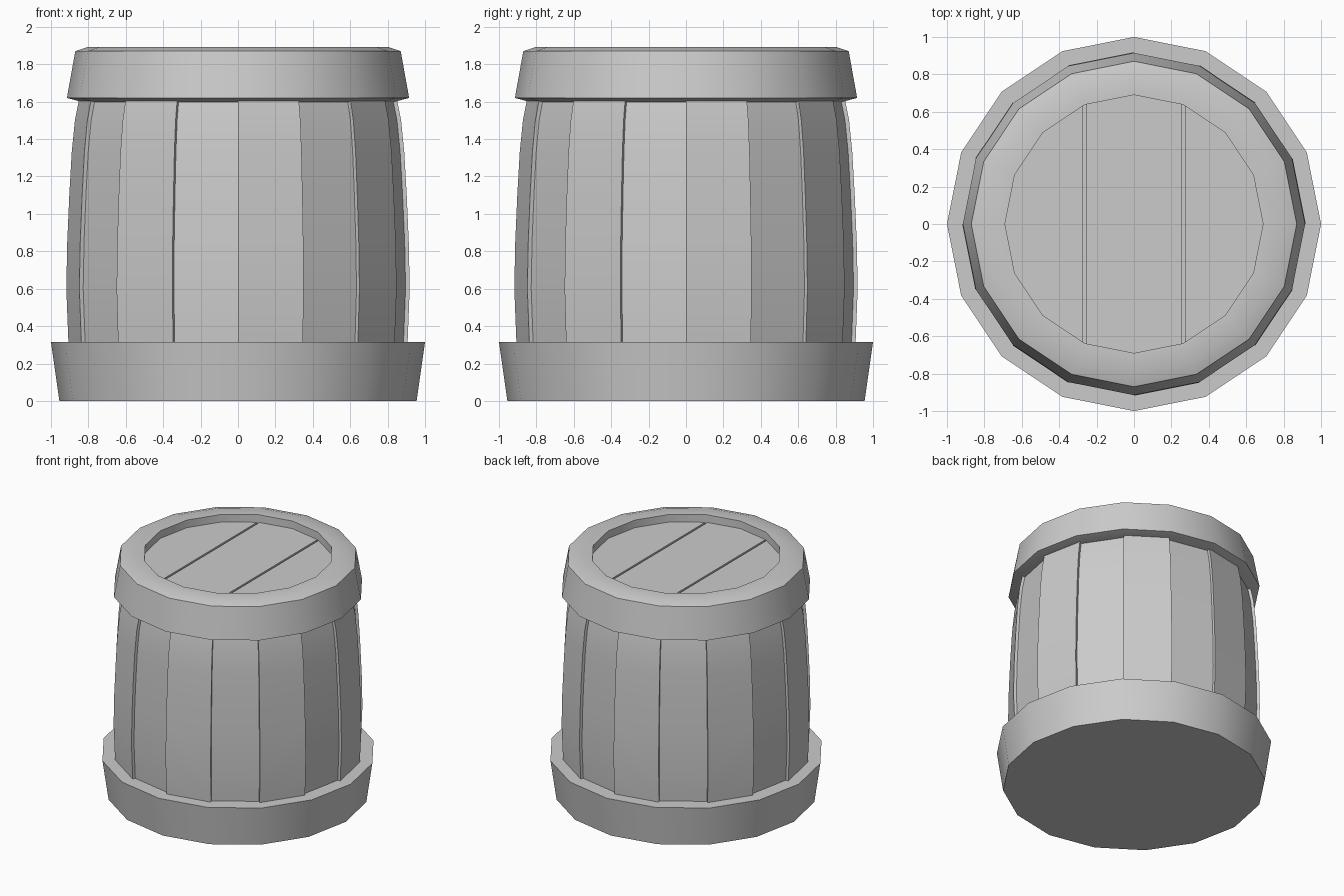
import bpy, bmesh
from math import sin, cos, pi, radians

if "Cube" in bpy.data.objects:
    bpy.data.objects.remove(bpy.data.objects["Cube"])

SIDES = 16
STEP = 2 * pi / SIDES


def finish(bm, name, angle=30):
    bmesh.ops.recalc_face_normals(bm, faces=bm.faces)
    mesh = bpy.data.meshes.new(name)
    bm.to_mesh(mesh)
    bm.free()
    obj = bpy.data.objects.new(name, mesh)
    bpy.context.collection.objects.link(obj)
    bpy.ops.object.select_all(action='DESELECT')
    obj.select_set(True)
    bpy.context.view_layer.objects.active = obj
    bpy.ops.object.shade_smooth_by_angle(angle=radians(angle))
    return obj


def ring(bm, r, z):
    return [bm.verts.new((r * cos(k * STEP), r * sin(k * STEP), z)) for k in range(SIDES)]


def bridge(bm, a, b):
    for k in range(SIDES):
        n = (k + 1) % SIDES
        bm.faces.new((a[k], a[n], b[n], b[k]))


def lathe(name, profile, closed):
    """Sixteen-sided turned shape; open profiles get end caps."""
    bm = bmesh.new()
    rings = [ring(bm, r, z) for r, z in profile]
    for a, b in zip(rings, rings[1:]):
        bridge(bm, a, b)
    if closed:
        bridge(bm, rings[-1], rings[0])
    else:
        bm.faces.new(rings[0])
        bm.faces.new(rings[-1])
    return finish(bm, name)


# Flared base band, closed underneath
lathe("base_band", [(0.955, 0), (1.0, 0.315), (0.85, 0.315)], False)

# Chamfered top band with a recessed opening
lathe("top_band", [(0.82, 1.595), (0.915, 1.62), (0.87, 1.87), (0.80, 1.893),
                   (0.69, 1.893), (0.69, 1.60)], True)

# Staves: bulging wedges, every other one standing slightly proud
BULGE = [(0.89, 0.1), (0.907, 0.32), (0.918, 0.6), (0.913, 0.85), (0.902, 1.1),
         (0.889, 1.33), (0.872, 1.5), (0.85, 1.61), (0.84, 1.66)]
bm = bmesh.new()
for k in range(SIDES):
    drop = 0.0 if k % 2 == 0 else 0.022
    rows = []
    for r, z in BULGE:
        rows.append([bm.verts.new((q * cos(a), q * sin(a), z))
                     for q, a in ((0.80, k * STEP), (r - drop, k * STEP),
                                  (r - drop, (k + 1) * STEP), (0.80, (k + 1) * STEP))])
    for a, b in zip(rows, rows[1:]):
        for i in range(4):
            j = (i + 1) % 4
            bm.faces.new((a[i], a[j], b[j], b[i]))
    bm.faces.new(rows[0])
    bm.faces.new(rows[-1])
finish(bm, "staves", 18)

# Lid planks: slices of the sixteen-sided disc with two open grooves
R, TOP, GAP = 0.692, 1.832, 0.008
bm = bmesh.new()
for first, last in ((-4, -2), (-2, -1), (-1, 0), (0, 1), (1, 2), (2, 4)):
    def corner(k, side):
        shift = GAP * (1 if k == first else -1) if abs(k) == 1 else 0
        return (R * sin(k * STEP) + shift, side * R * cos(k * STEP))
    ks = list(range(first, last + 1))
    outline = [corner(k, 1) for k in ks if k != 4]
    outline += [corner(k, -1) for k in reversed(ks) if k != -4]
    face = bm.faces.new([bm.verts.new((x, y, TOP - 0.04)) for x, y in outline])
    ext = bmesh.ops.extrude_face_region(bm, geom=[face], use_keep_orig=True)
    bmesh.ops.translate(bm, vec=(0, 0, 0.04),
                        verts=[g for g in ext["geom"] if isinstance(g, bmesh.types.BMVert)])
finish(bm, "lid_planks")

# Backing disc under the planks
lathe("lid_backing", [(0.70, 1.77), (0.70, 1.80)], False)
